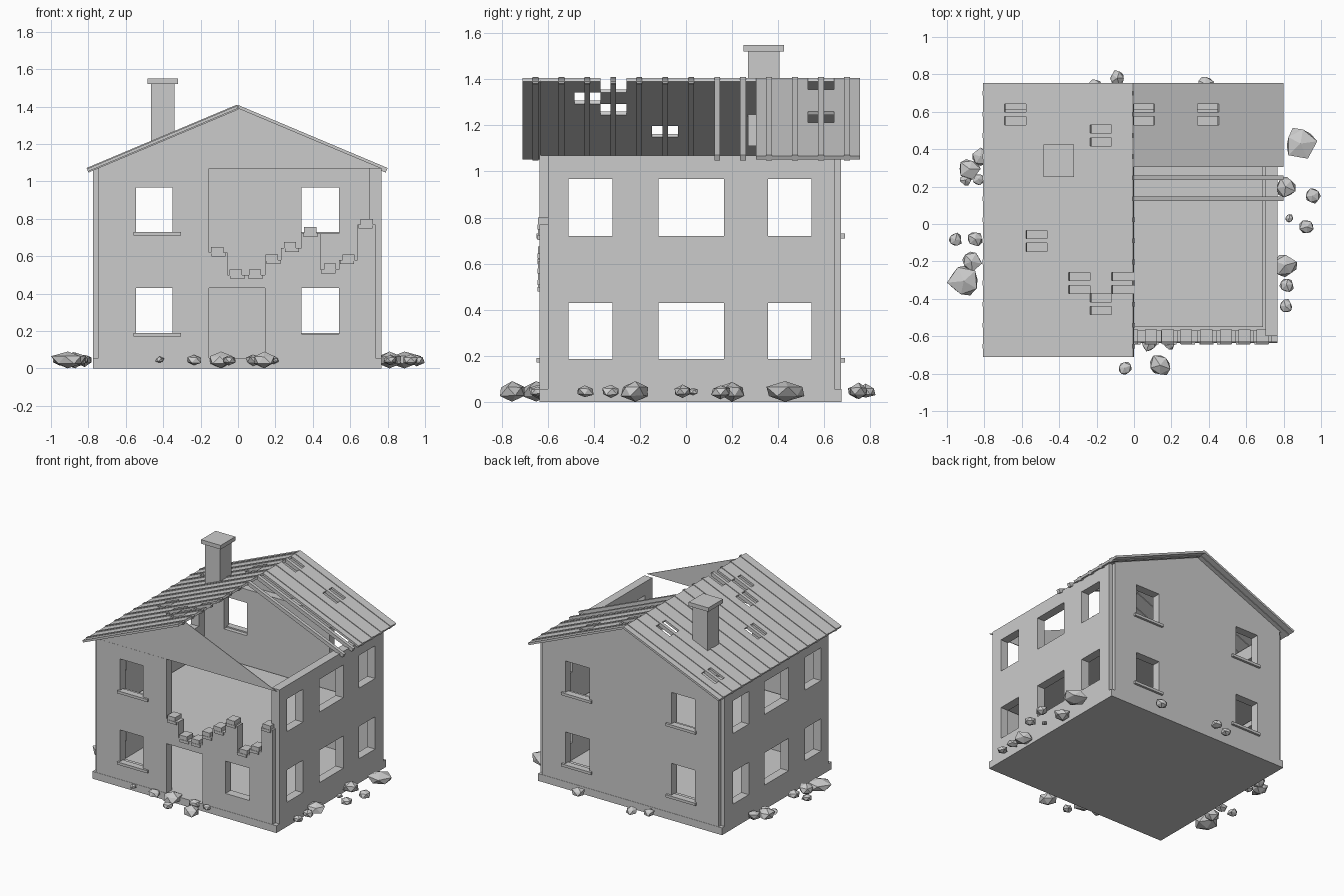
import bpy, bmesh, math, random
from mathutils import Vector

if "Cube" in bpy.data.objects:
    bpy.data.objects.remove(bpy.data.objects["Cube"])

random.seed(4)
CX, CY = -0.005, 0.02

grey = bpy.data.materials.new("plain_grey")
grey.diffuse_color = (0.6, 0.6, 0.6, 1)
grey.use_nodes = True
grey.node_tree.nodes["Principled BSDF"].inputs["Base Color"].default_value = grey.diffuse_color


def finish(bm, name):
    bmesh.ops.recalc_face_normals(bm, faces=bm.faces)
    me = bpy.data.meshes.new(name)
    bm.to_mesh(me)
    bm.free()
    me.materials.append(grey)
    ob = bpy.data.objects.new(name, me)
    bpy.context.collection.objects.link(ob)
    return ob


def panel(name, us, vs, keep, f, d0, d1):
    """Grid slab: cells passing keep(u, v) are placed by f(u, v, d) and thickened."""
    bm = bmesh.new()
    grid = {}

    def vert(i, j):
        if (i, j) not in grid:
            grid[i, j] = bm.verts.new(f(us[i], vs[j], d0))
        return grid[i, j]

    for i in range(len(us) - 1):
        for j in range(len(vs) - 1):
            if keep((us[i] + us[i + 1]) / 2, (vs[j] + vs[j + 1]) / 2):
                bm.faces.new([vert(i, j), vert(i + 1, j), vert(i + 1, j + 1), vert(i, j + 1)])
    shift = f(0, 0, d1) - f(0, 0, d0)
    base = list(bm.faces)
    ext = bmesh.ops.extrude_face_region(bm, geom=base, use_keep_orig=True)
    bmesh.ops.translate(bm, vec=shift, verts=[g for g in ext["geom"] if isinstance(g, bmesh.types.BMVert)])
    return finish(bm, name)


def always(u, v):
    return True


def box(name, x0, x1, y0, y1, z0, z1):
    return panel(name, [x0, x1], [y0, y1], always, lambda u, v, d: Vector((u, v, d)), z0, z1)


def inside(u, v, holes):
    return any(a < u < b and c < v < d for a, b, c, d in holes)


def along_x(u, v, d):
    return Vector((u, d, v))


def along_y(u, v, d):
    return Vector((d, u, v))


# base slab and upper floor
box("base_slab", -0.775, 0.768, -0.637, 0.675, 0, 0.055)
box("upper_floor", -0.70, 0.69, -0.55, 0.60, 0.46, 0.50)

# side walls with six windows each
rows = [(0.185, 0.43), (0.72, 0.968)]
side_holes = [(a, b, c, d) for a, b in [(-0.51, -0.32), (-0.12, 0.165), (0.355, 0.545)] for c, d in rows]
side_us = [-0.60, -0.51, -0.32, -0.12, 0.165, 0.355, 0.545, 0.645]
side_vs = [0.055, 0.185, 0.43, 0.72, 0.968, 1.07]
for name, a, b in [("left_wall", -0.775, -0.71), ("right_wall", 0.703, 0.768)]:
    panel(name, side_us, side_vs, lambda u, v: not inside(u, v, side_holes), along_y, a, b)

# back wall
gaps = [(-0.545, -0.35), (0.34, 0.54)]
end_holes = [(a, b, c, d) for a, b in gaps for c, d in rows]
panel("back_wall", [-0.745, -0.545, -0.35, 0.34, 0.54, 0.735], side_vs,
      lambda u, v: not inside(u, v, end_holes), along_x, 0.61, 0.673)

# front wall: broken away on the right in steps, with a doorway
edges = [-0.155, -0.055, 0.145, 0.23, 0.34, 0.44, 0.54, 0.64, 0.735]
tops = [0.62, 0.50, 0.58, 0.645, 0.725, 0.53, 0.58, 0.77]


def front_keep(u, v):
    if inside(u, v, end_holes) or inside(u, v, [(-0.155, 0.145, 0, 0.43)]):
        return False
    return u < edges[0] or any(a < u < b and v < t for a, b, t in zip(edges, edges[1:], tops))


panel("front_wall", [-0.745, -0.545, -0.35] + edges,
      sorted(set(side_vs + tops)), front_keep, along_x, -0.635, -0.57)

# loose bricks along the broken edge
for a, b, t in zip(edges, edges[1:], tops):
    n = 2 if b - a > 0.15 else 1
    for k in range(n):
        m = a + (b - a) * (k + 0.5) / n
        j = random.uniform(-0.006, 0.006)
        box("loose_brick", m - 0.035 + j, m + 0.03 + j, -0.642, -0.565, t - 0.005, t + 0.03)
        box("loose_brick_low", m - 0.04 - j, m + 0.035 - j, -0.645, -0.57, t - 0.022, t - 0.001)

# window sills
for z in (0.18, 0.72):
    box("front_sill", -0.56, -0.305, -0.65, -0.60, z - 0.01, z + 0.01)
    for x in (-0.435, 0.44):
        box("back_sill", x - 0.125, x + 0.125, 0.64, 0.69, z - 0.01, z + 0.01)

# gable triangles
for name, y in [("front_gable", -0.634), ("back_gable", 0.668)]:
    bm = bmesh.new()
    tri = [(-0.775, 1.07), (0.768, 1.07), (CX, 1.395)]
    face = bm.faces.new([bm.verts.new((x, y, z)) for x, z in tri])
    ext = bmesh.ops.extrude_face_region(bm, geom=[face], use_keep_orig=True)
    bmesh.ops.translate(bm, vec=(0, 0.005, 0),
                        verts=[g for g in ext["geom"] if isinstance(g, bmesh.types.BMVert)])
    finish(bm, name)

# roof: 13 columns by 7 rows of tiles with missing cells, plus rafters
Y0, STEP = -0.71, 1.465 / 13
cols = [Y0 + STEP * i for i in range(14)]
rws = [i / 7 for i in range(8)]
missing = {-1: {(11, 5), (10, 1), (5, 4), (3, 2), (2, 1), (3, 0)}, 1: {(11, 0), (11, 3)}}


def slope(s):
    n = Vector((s * 0.345, 0, 0.805)).normalized()
    return lambda u, v, d: Vector((CX + s * 0.803 * v, u, 1.405 - 0.338 * v)) + n * d


for s, name in [(-1, "left_roof"), (1, "right_roof")]:
    def tile_keep(u, v):
        c, r = int((u - Y0) / STEP), int(v * 7)
        return (c, r) not in missing[s] and (s < 0 or c >= 9)
    panel(name, cols, rws, tile_keep, slope(s), -0.016, 0)
    for c in range(13):
        y = Y0 + STEP * (c + 0.5)
        end = 1 if s < 0 or c >= 7 else 0.012
        panel("rafter", [y - 0.0125, y + 0.0125], [0, end], always, slope(s), -0.022, 0.005)

# chimney
box("chimney", -0.465, -0.34, 0.27, 0.405, 1.11, 1.52)
box("chimney_cap", -0.485, -0.32, 0.25, 0.425, 1.52, 1.55)

# rubble around the house: x, y, radius
rubble = [(0.89, 0.43, 0.095), (0.81, 0.2, 0.06), (0.955, 0.15, 0.045), (0.83, 0.03, 0.025),
          (0.925, -0.015, 0.045), (0.81, -0.22, 0.065), (0.815, -0.325, 0.045), (0.81, -0.44, 0.042),
          (-0.09, 0.78, 0.045), (0.38, 0.75, 0.05), (-0.21, 0.74, 0.04),
          (-0.88, 0.295, 0.06), (-0.82, 0.36, 0.05), (-0.9, 0.235, 0.033), (-0.83, 0.24, 0.035),
          (-0.955, -0.085, 0.04), (-0.85, -0.08, 0.045), (-0.87, -0.2, 0.06), (-0.91, -0.305, 0.09),
          (-0.05, -0.77, 0.04), (0.14, -0.755, 0.065), (-0.09, -0.65, 0.07), (0.19, -0.645, 0.03),
          (0.08, -0.64, 0.045), (-0.42, -0.66, 0.025), (-0.235, -0.66, 0.045)]
for x, y, r in rubble:
    bm = bmesh.new()
    bmesh.ops.create_icosphere(bm, subdivisions=1, radius=1)
    turn = random.uniform(0, math.tau)
    for v in bm.verts:
        k = random.uniform(0.8, 1.12) * r
        px, py = v.co.x * k, v.co.y * k
        v.co = (x + px * math.cos(turn) - py * math.sin(turn),
                y + px * math.sin(turn) + py * math.cos(turn),
                0.045 + v.co.z * min(k * 0.7, 0.045))
    finish(bm, "rubble_stone")
